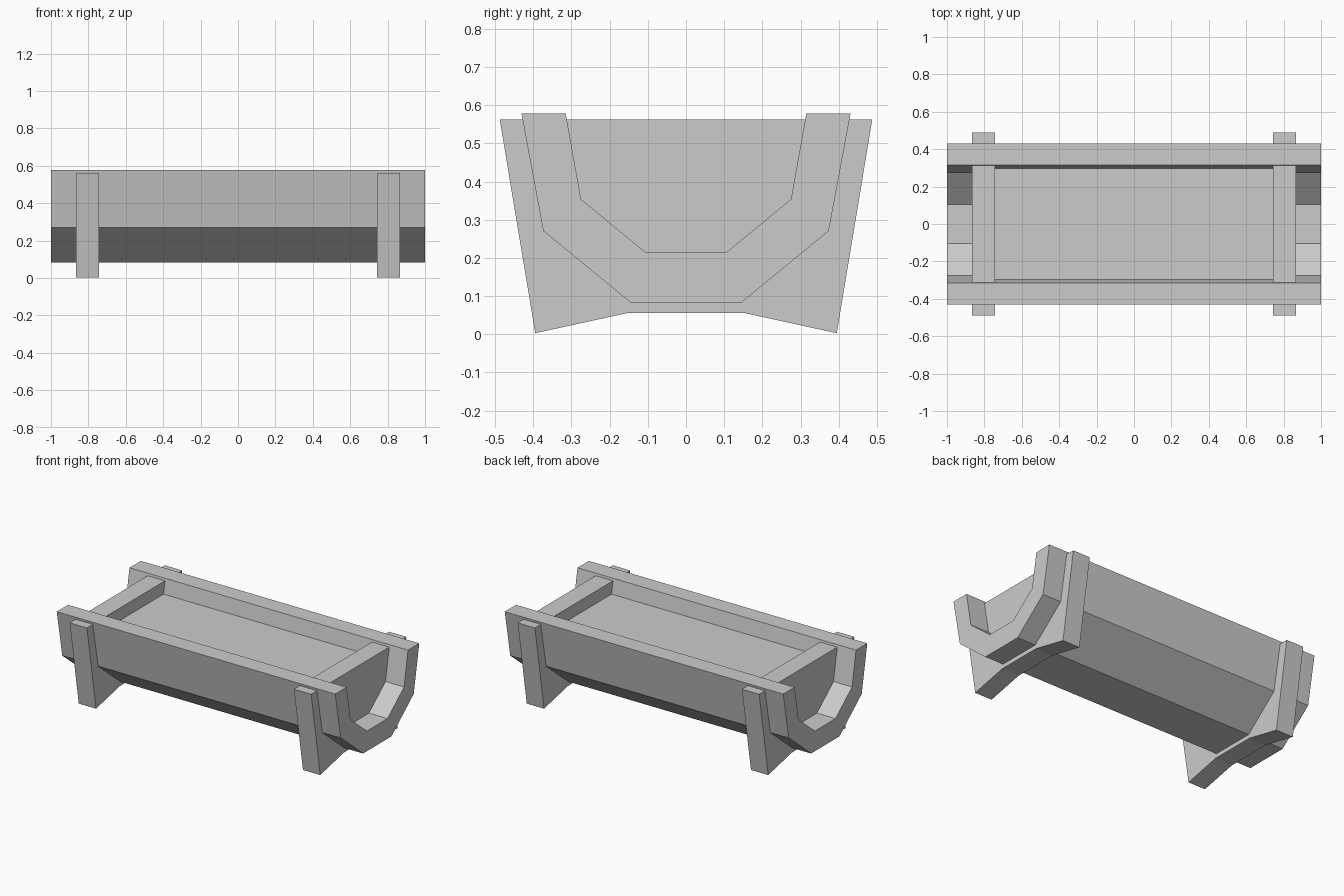
import bpy

cube = bpy.data.objects.get("Cube")
if cube:
    bpy.data.objects.remove(cube, do_unlink=True)

grey = bpy.data.materials.new("plain grey")
grey.use_nodes = True
colour = (0.6, 0.6, 0.6, 1)
grey.diffuse_color = colour
grey.node_tree.nodes["Principled BSDF"].inputs["Base Color"].default_value = colour


def extrude_x(name, profile, x0, x1):
    """Closed prism from a (y, z) outline, counter-clockwise seen from +x."""
    n = len(profile)
    verts = [(x, y, z) for x in (x0, x1) for y, z in profile]
    faces = [list(range(n))[::-1], list(range(n, 2 * n))]
    faces += [(i, (i + 1) % n, n + (i + 1) % n, n + i) for i in range(n)]
    mesh = bpy.data.meshes.new(name)
    mesh.from_pydata(verts, [], faces)
    mesh.materials.append(grey)
    obj = bpy.data.objects.new(name, mesh)
    bpy.context.collection.objects.link(obj)
    return obj


def mirrored(half):
    """Complete a symmetric outline from its +y half."""
    return half + [(-y, z) for y, z in reversed(half)]


# Hollow trough with open ends
outer = [(0.145, 0.083), (0.374, 0.271), (0.431, 0.578)]
inner = [(0.315, 0.578), (0.275, 0.354), (0.105, 0.214)]
extrude_x("trough_shell", mirrored(outer + inner), -1, 1)

# End boards that also form the splayed feet
board = mirrored([(0.152, 0.056), (0.395, 0.003), (0.488, 0.563)])
extrude_x("right_end_board", board, -0.867, -0.743)
extrude_x("left_end_board", board, 0.743, 0.867)

# Level contents held between the boards
contents = mirrored([(0.105, 0.214), (0.275, 0.354), (0.298, 0.482)])
extrude_x("trough_contents", contents, -0.743, 0.743)
